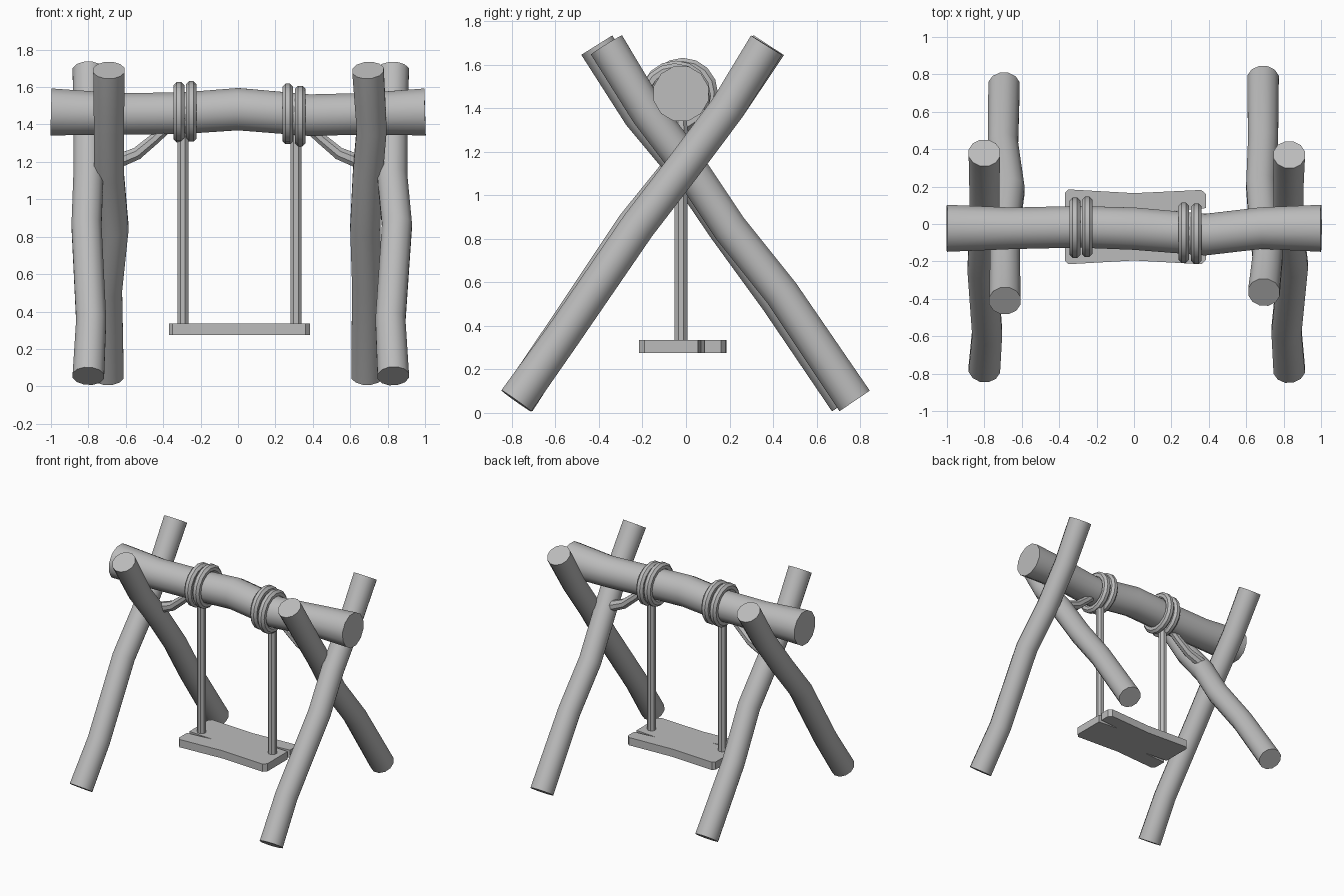
import bpy
import bmesh
import math
from mathutils import Vector

cube = bpy.data.objects.get("Cube")
if cube:
    bpy.data.objects.remove(cube, do_unlink=True)

grey = bpy.data.materials.new("plain grey")
grey.use_nodes = True
grey.diffuse_color = (0.5, 0.5, 0.5, 1)
grey.node_tree.nodes["Principled BSDF"].inputs["Base Color"].default_value = (0.5, 0.5, 0.5, 1)


def finish(bm, name, smooth_angle=35):
    """Turn a bmesh into a named, shaded object."""
    bmesh.ops.recalc_face_normals(bm, faces=bm.faces)
    mesh = bpy.data.meshes.new(name)
    bm.to_mesh(mesh)
    bm.free()
    mesh.materials.append(grey)
    obj = bpy.data.objects.new(name, mesh)
    bpy.context.collection.objects.link(obj)
    bpy.ops.object.select_all(action='DESELECT')
    bpy.context.view_layer.objects.active = obj
    obj.select_set(True)
    bpy.ops.object.shade_smooth_by_angle(angle=math.radians(smooth_angle))
    return obj


def tube(name, points, radii, reference, sides=12):
    """Capped tube swept along a path, one ring per point."""
    bm = bmesh.new()
    path = [Vector(p) for p in points]
    rings = []
    for i, centre in enumerate(path):
        before, after = path[max(i - 1, 0)], path[min(i + 1, len(path) - 1)]
        tangent = (after - before).normalized()
        side = tangent.cross(Vector(reference)).normalized()
        up = side.cross(tangent)
        ring = []
        for k in range(sides):
            a = math.tau * (k + 0.5) / sides
            offset = side * math.cos(a) + up * math.sin(a)
            ring.append(bm.verts.new(centre + offset * radii[i]))
        rings.append(ring)
    for low, high in zip(rings, rings[1:]):
        for k in range(sides):
            n = (k + 1) % sides
            bm.faces.new((low[k], low[n], high[n], high[k]))
    bm.faces.new(rings[0][::-1])
    bm.faces.new(rings[-1])
    return finish(bm, name)


def rope_ring(name, x, y, z, radius=0.133, thickness=0.031, around=16, sides=8):
    """Torus whose axis runs along the beam."""
    bm = bmesh.new()
    rings = []
    for i in range(around):
        a = math.tau * i / around
        ring = []
        for k in range(sides):
            b = math.tau * (k + 0.5) / sides
            r = radius + thickness * math.cos(b)
            ring.append(bm.verts.new((x + thickness * math.sin(b),
                                      y + r * math.cos(a), z + r * math.sin(a))))
        rings.append(ring)
    for i in range(around):
        one, two = rings[i], rings[(i + 1) % around]
        for k in range(sides):
            n = (k + 1) % sides
            bm.faces.new((one[k], one[n], two[n], two[k]))
    return finish(bm, name)


# Crooked legs, bottom to top
legs = {
    "left_front_leg": [(0.83, -0.78, 0.055), (0.815, -0.57, 0.35), (0.85, -0.22, 0.86),
                       (0.825, -0.02, 1.12), (0.825, 0.19, 1.4), (0.83, 0.37, 1.69)],
    "left_back_leg": [(0.69, 0.775, 0.055), (0.69, 0.44, 0.55), (0.68, 0.2, 0.85),
                      (0.695, 0, 1.15), (0.715, -0.175, 1.38), (0.695, -0.365, 1.69)],
    "right_front_leg": [(-0.8, -0.775, 0.055), (-0.785, -0.58, 0.35), (-0.81, -0.24, 0.86),
                        (-0.8, -0.03, 1.12), (-0.8, 0.19, 1.4), (-0.8, 0.38, 1.69)],
    "right_back_leg": [(-0.695, 0.74, 0.055), (-0.7, 0.42, 0.52), (-0.665, 0.18, 0.85),
                       (-0.69, -0.01, 1.13), (-0.69, -0.21, 1.37), (-0.69, -0.41, 1.69)],
}
for name, points in legs.items():
    tube(name, points, [0.087, 0.083, 0.083, 0.083, 0.083, 0.087], (1, 0, 0))

# Wavy top beam
tube("top_beam",
     [(-1, -0.023, 1.467), (-0.65, -0.023, 1.457), (-0.3, -0.015, 1.46), (0, -0.025, 1.482),
      (0.38, -0.057, 1.45), (0.68, -0.022, 1.457), (1, -0.023, 1.467)],
     [0.13, 0.115, 0.115, 0.117, 0.115, 0.115, 0.13], (0, 0, 1))

# Bent braces between beam and legs
for name, s in (("left_brace", 1), ("right_brace", -1)):
    tube(name, [(s * 0.35, -0.03, 1.41), (s * 0.45, -0.025, 1.32),
                (s * 0.54, -0.02, 1.245), (s * 0.7, -0.01, 1.18)],
         [0.03, 0.032, 0.036, 0.042], (0, 1, 0), 8)

# Rope loops round the beam and hanging ropes
for i, (x, y, z) in enumerate([(-0.316, -0.02, 1.465), (-0.25, -0.015, 1.47),
                               (0.266, -0.047, 1.457), (0.333, -0.052, 1.445)]):
    rope_ring("rope_loop_%d" % (i + 1), x, y, z)
for name, x in (("left_rope", 0.31), ("right_rope", -0.295)):
    tube(name, [(x, -0.023, 0.31), (x, -0.023, 1.38)], [0.032, 0.032], (1, 0, 0), 8)

# Plank seat with a split in each end
outline = [(-0.35, -0.215), (0, -0.195), (0.36, -0.215), (0.385, -0.19),
           (0.385, 0.055), (0.21, 0.07), (0.385, 0.085), (0.385, 0.16),
           (0.36, 0.182), (0, 0.165), (-0.35, 0.185), (-0.37, 0.165),
           (-0.37, -0.065), (-0.17, -0.08), (-0.37, -0.095), (-0.37, -0.195)]
bm = bmesh.new()
base = bm.faces.new([bm.verts.new((x, y, 0.275)) for x, y in outline])
top = bmesh.ops.extrude_face_region(bm, geom=[base])
bmesh.ops.translate(bm, vec=(0, 0, 0.06),
                    verts=[v for v in top["geom"] if isinstance(v, bmesh.types.BMVert)])
finish(bm, "plank_seat", 10)
